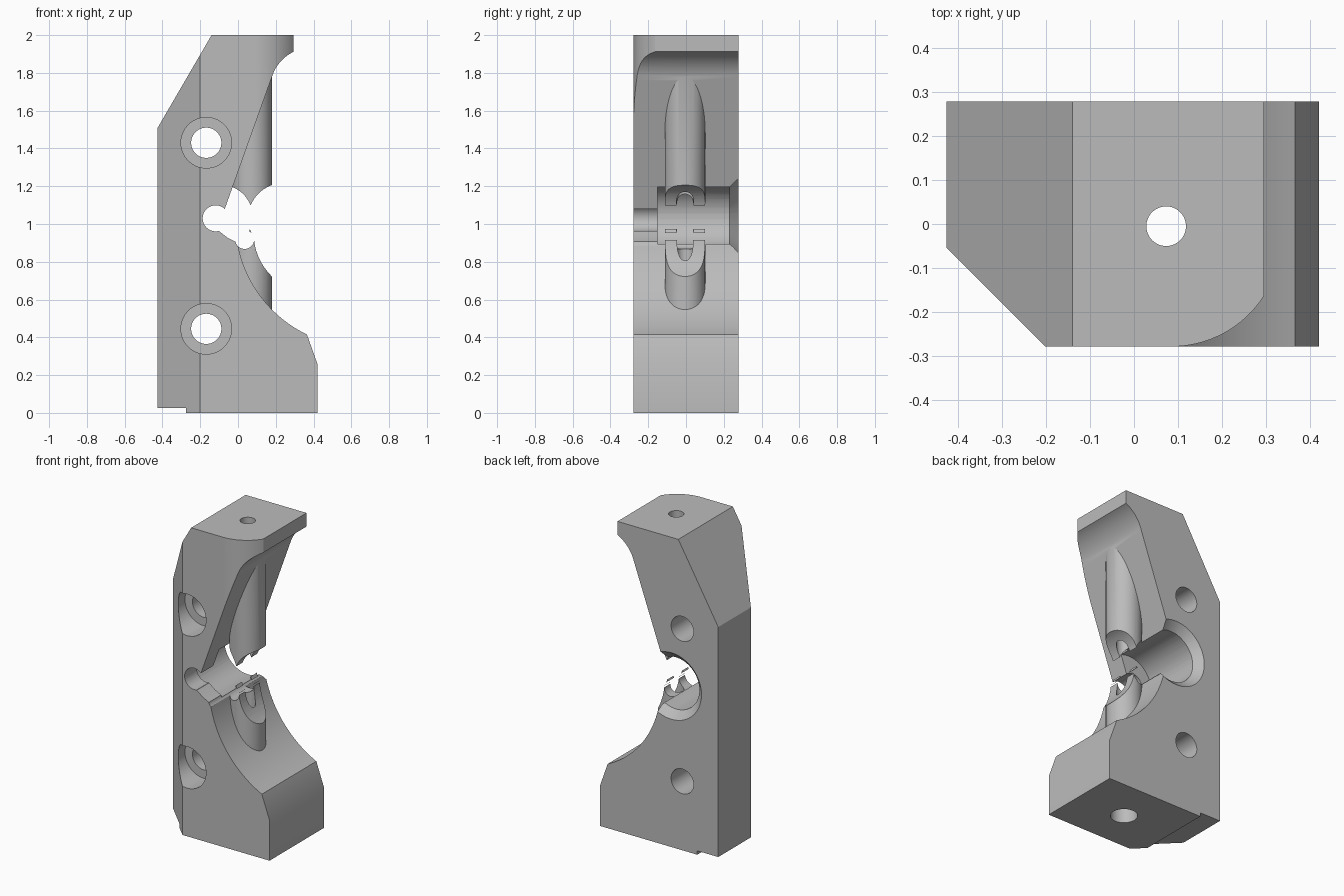
import bpy
import bmesh
import math
from mathutils import Vector

old = bpy.data.objects.get("Cube")
if old:
    bpy.data.objects.remove(old, do_unlink=True)

HALF = 0.278  # half the depth of the block

grey = bpy.data.materials.new("plain grey")
grey.use_nodes = True
colour = (0.5, 0.5, 0.5, 1)
grey.diffuse_color = colour
grey.node_tree.nodes["Principled BSDF"].inputs["Base Color"].default_value = colour


def arc(a, m, b, n=24):
    """Points of the circular arc from a through m to b."""
    (ax, ay), (mx, my), (bx, by) = a, m, b
    d = 2 * (ax * (my - by) + mx * (by - ay) + bx * (ay - my))
    sa, sm, sb = (x * x + y * y for x, y in (a, m, b))
    cx = (sa * (my - by) + sm * (by - ay) + sb * (ay - my)) / d
    cy = (sa * (bx - mx) + sm * (ax - bx) + sb * (mx - ax)) / d
    r = math.hypot(ax - cx, ay - cy)
    t0 = math.atan2(ay - cy, ax - cx)
    t1 = math.atan2(by - cy, bx - cx)
    sweep = (t1 - t0 + math.pi) % (2 * math.pi) - math.pi
    return [(cx + r * math.cos(t0 + sweep * i / n),
             cy + r * math.sin(t0 + sweep * i / n)) for i in range(n + 1)]


def prism(name, points, lo, hi, axis):
    """Extrude an outline along y (points are x, z) or z (points are x, y)."""
    bm = bmesh.new()
    place = (lambda p: (p[0], lo, p[1])) if axis == "y" else (lambda p: (p[0], p[1], lo))
    face = bm.faces.new([bm.verts.new(place(p)) for p in points])
    step = Vector((0, hi - lo, 0)) if axis == "y" else Vector((0, 0, hi - lo))
    top = bmesh.ops.extrude_face_region(bm, geom=[face])
    moved = [v for v in top["geom"] if isinstance(v, bmesh.types.BMVert)]
    bmesh.ops.translate(bm, verts=moved, vec=step)
    bmesh.ops.recalc_face_normals(bm, faces=bm.faces)
    mesh = bpy.data.meshes.new(name)
    bm.to_mesh(mesh)
    bm.free()
    mesh.materials.append(grey)
    obj = bpy.data.objects.new(name, mesh)
    bpy.context.collection.objects.link(obj)
    return obj


def cylinder(name, centre, r, lo, hi, axis, r_end=None):
    """Cylinder or cone along y (centre is x, z) or z (centre is x, y)."""
    mid = (lo + hi) / 2
    along_y = axis == "y"
    loc = (centre[0], mid, centre[1]) if along_y else (centre[0], centre[1], mid)
    bpy.ops.mesh.primitive_cone_add(
        vertices=64, radius1=r, radius2=r if r_end is None else r_end, depth=hi - lo,
        location=loc, rotation=(-math.pi / 2 if along_y else 0, 0, 0))
    obj = bpy.context.object
    obj.name = name
    obj.data.materials.append(grey)
    return obj


def combine(target, tool, operation="DIFFERENCE"):
    mod = target.modifiers.new(tool.name, "BOOLEAN")
    mod.operation = operation
    mod.solver = "EXACT"
    mod.object = tool
    bpy.context.view_layer.objects.active = target
    bpy.ops.object.modifier_apply(modifier=mod.name)
    bpy.data.objects.remove(tool, do_unlink=True)


# Main block: side outline with sloped arm, open throat and curved foot
outline = [(-0.425, 0.025), (-0.275, 0.025), (-0.275, 0), (0.42, 0), (0.42, 0.26)]
outline += arc((0.365, 0.415), (0.175, 0.552), (0, 0.885))
outline += [(0, 0.9), (-0.055, 0.927), (-0.1, 0.962), (-0.12, 1.03), (-0.07, 1.08)]
outline += [(0.165, 1.738)] + arc((0.18, 1.78), (0.222, 1.856), (0.295, 1.912), 16)
outline += [(0.295, 2), (-0.14, 2), (-0.425, 1.51)]
body = prism("clamp_body", outline, -HALF, HALF, "y")

# Long front chamfer and the rounded front corner of the arm
combine(body, prism("chamfer_cut", [(-0.425 - 0.1, 0.045), (-0.6, -0.5), (0.02, -0.5)],
                    -0.1, 2.1, "z"))
corner = arc((0.08, -HALF), (0.2, -0.25), (0.295, -0.163))
corner += [(0.4, -0.163), (0.4, -0.4), (0.08, -0.4)]
combine(body, prism("corner_cut", corner, 1.2, 2.1, "z"))

# Upright rod with its jaw cut away on the open side
rod_axis = (0.073, -0.005)
rod = cylinder("upright_rod", rod_axis, 0.107, 0.3, 1.9, "z")
combine(rod, cylinder("upper_jaw_cut", (0.24, 1.03), 0.186, -0.4, 0.4, "y"))
combine(rod, cylinder("lower_jaw_cut", (0.4, 0.95), 0.317, -0.4, 0.4, "y"))
combine(body, rod, "UNION")

# Cross bore with back countersink, small front notch and jaw groove
bore = (-0.09, 1.04)
combine(body, cylinder("cross_bore", bore, 0.167, -0.152, 0.4, "y"))
combine(body, cylinder("bore_countersink", bore, 0.16, 0.223, 0.323, "y", 0.26))
combine(body, cylinder("front_notch", (-0.118, 1.03), 0.069, -0.4, 0.1, "y"))
combine(body, cylinder("jaw_groove", (0.035, 0.918), 0.05, -0.4, 0.4, "y"))

# Vertical through hole with a wider recess underneath
combine(body, cylinder("through_hole", rod_axis, 0.045, -0.1, 2.1, "z"))
combine(body, cylinder("bottom_recess", rod_axis, 0.08, -0.1, 0.25, "z"))

# Two mounting holes, counterbored from the front
for height in (0.445, 1.43):
    combine(body, cylinder("screw_hole", (-0.168, height), 0.08, -0.4, 0.4, "y"))
    combine(body, cylinder("screw_recess", (-0.168, height), 0.134, -0.4, -0.11, "y"))

bpy.ops.object.select_all(action="DESELECT")
body.select_set(True)
bpy.context.view_layer.objects.active = body
bpy.ops.object.shade_smooth_by_angle(angle=math.radians(25))
